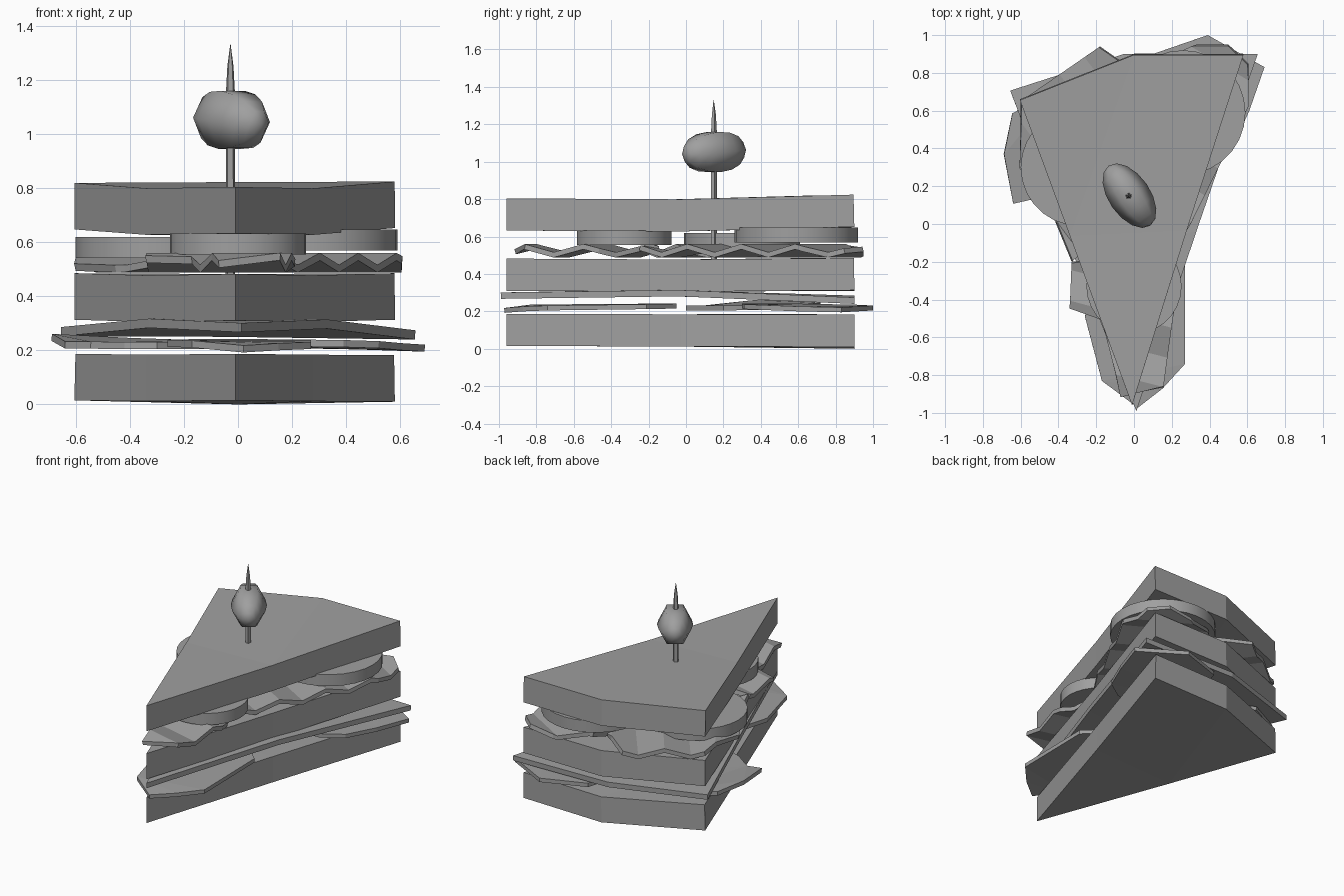
import bpy, bmesh, math
from mathutils import Matrix, Vector

cube = bpy.data.objects.get("Cube")
if cube:
    bpy.data.objects.remove(cube, do_unlink=True)

grey = bpy.data.materials.new("plain_grey")
grey.use_nodes = True
COLOUR = (0.35, 0.35, 0.35, 1)
grey.diffuse_color = COLOUR
grey.node_tree.nodes["Principled BSDF"].inputs["Base Color"].default_value = COLOUR


def finish(name, bm, smooth=None):
    mesh = bpy.data.meshes.new(name)
    bm.to_mesh(mesh)
    bm.free()
    mesh.materials.append(grey)
    obj = bpy.data.objects.new(name, mesh)
    bpy.context.collection.objects.link(obj)
    if smooth:
        bpy.ops.object.select_all(action='DESELECT')
        obj.select_set(True)
        bpy.context.view_layer.objects.active = obj
        bpy.ops.object.shade_smooth_by_angle(angle=math.radians(smooth))
    return obj


def slab(name, outline, heights, thick, wave=None):
    """Flat outline thickened upwards; wave = (direction, spacing, amplitude) folds it."""
    bm = bmesh.new()
    face = bm.faces.new([bm.verts.new((x, y, z)) for (x, y), z in zip(outline, heights)])
    face.normal_update()
    if face.normal.z < 0:
        face.normal_flip()
    if wave:
        direction, step, amp = wave
        d = Vector((*direction, 0)).normalized()
        for k in range(-8, 9):
            bmesh.ops.bisect_plane(bm, geom=bm.verts[:] + bm.edges[:] + bm.faces[:],
                                   plane_co=d * (k * step), plane_no=d)
        for v in bm.verts:
            t = (v.co.dot(d) / step) % 2
            v.co.z += amp * (1 - 2 * abs(1 - t))
    else:
        bmesh.ops.triangulate(bm, faces=bm.faces[:])
    obj = finish(name, bm)
    mod = obj.modifiers.new("thickness", 'SOLIDIFY')
    mod.thickness = thick
    mod.offset = 1


# Bread: tip, right middle, right corner, back, left corner, left middle
bread = [(-.01, -.96), (.28, -.03), (.58, .9), (0, .9), (-.605, .66), (-.34, -.06)]
slab("bottom_bread", bread, [.015, .012, .01, 0, .015, .012], .172)
slab("middle_bread", bread, [.31, .305, .313, .31, .313, .305], .172)
slab("top_bread", bread, [.632, .627, .652, .65, .647, .627], .172)

# Cheese slice
cheese = [(.012, -.99), (.33, -.04), (.655, .9), (-.05, .9), (-.655, .705), (-.33, -.14)]
slab("cheese_slice", cheese, [.267, .28, .24, .25, .252, .283], .034)

# Ham slices
slab("ham_left", [(-.69, .37), (-.645, .585), (-.4, .72), (-.1, .6), (0, .2),
                  (-.3, 0), (-.42, .04), (-.545, .13), (-.64, .11)],
     [.235, .232, .22, .21, .205, .205, .205, .206, .207], .026)
slab("ham_right", [(.39, 1), (.69, .83), (.61, .6), (.52, .4), (.39, .31),
                   (.1, .3), (0, .6), (.1, .9)],
     [.205, .195, .2, .208, .212, .215, .215, .21], .026)
slab("ham_front", [(-.17, -.83), (.02, -.97), (.15, -.87), (.27, -.74), (.27, -.21),
                   (.1, -.05), (-.18, -.2), (-.26, -.49)],
     [.21, .192, .2, .205, .212, .215, .215, .213], .026)

# Folded lettuce leaves
leaves = {
    "lettuce_left": ([(-.6, .3), (-.6, .65), (-.18, .94), (.02, .8), (-.1, 0),
                      (-.33, -.2), (-.42, .02)], (.8, .6)),
    "lettuce_right": ([(.33, .95), (.5, .95), (.605, .85), (.605, .62), (.3, 0),
                       (.15, -.25), (-.05, .2), (.1, .85)], (.5, .85)),
    "lettuce_front": ([(-.34, -.44), (-.17, -.5), (-.07, -.91), (.155, -.865), (.21, -.47),
                       (.1, -.15), (-.33, -.2)], (.25, .95)),
}
for name, (outline, direction) in leaves.items():
    slab(name, outline, [.51] * len(outline), .028, (direction, .16, .022))

# Tomato slices
for name, x, y, z, r in [("tomato_front", 0, -.33, .593, .252),
                         ("tomato_left", -.29, .3, .58, .31),
                         ("tomato_right", .26, .59, .608, .33)]:
    bm = bmesh.new()
    bmesh.ops.create_cone(bm, cap_ends=True, segments=28, radius1=r, radius2=r,
                          depth=.078, matrix=Matrix.Translation((x, y, z)))
    finish(name, bm, 30)

# Cocktail stick: shaft and sharpened point
bm = bmesh.new()
for low, high, r1, r2 in [(.3, 1.16, .019, .017), (1.16, 1.25, .017, .012), (1.25, 1.33, .012, .001)]:
    bmesh.ops.create_cone(bm, cap_ends=True, segments=5, radius1=r1, radius2=r2, depth=high - low,
                          matrix=Matrix.Translation((-.028, .148, (low + high) / 2)))
finish("cocktail_stick", bm, 30)

# Olive lying on its side, long axis slightly raised at the back
axis = Vector((-.57, .82, .06)).normalized()
side = Vector((axis.y, -axis.x, 0)).normalized()
up = side.cross(axis)
turn = Matrix((up, side, axis)).transposed().to_4x4()
bm = bmesh.new()
bmesh.ops.create_uvsphere(bm, u_segments=6, v_segments=8, radius=1,
                          matrix=Matrix.Translation((-.024, .15, 1.052)) @ turn
                          @ Matrix.Diagonal((.124, .11, .194, 1)))
finish("olive", bm, 80)
